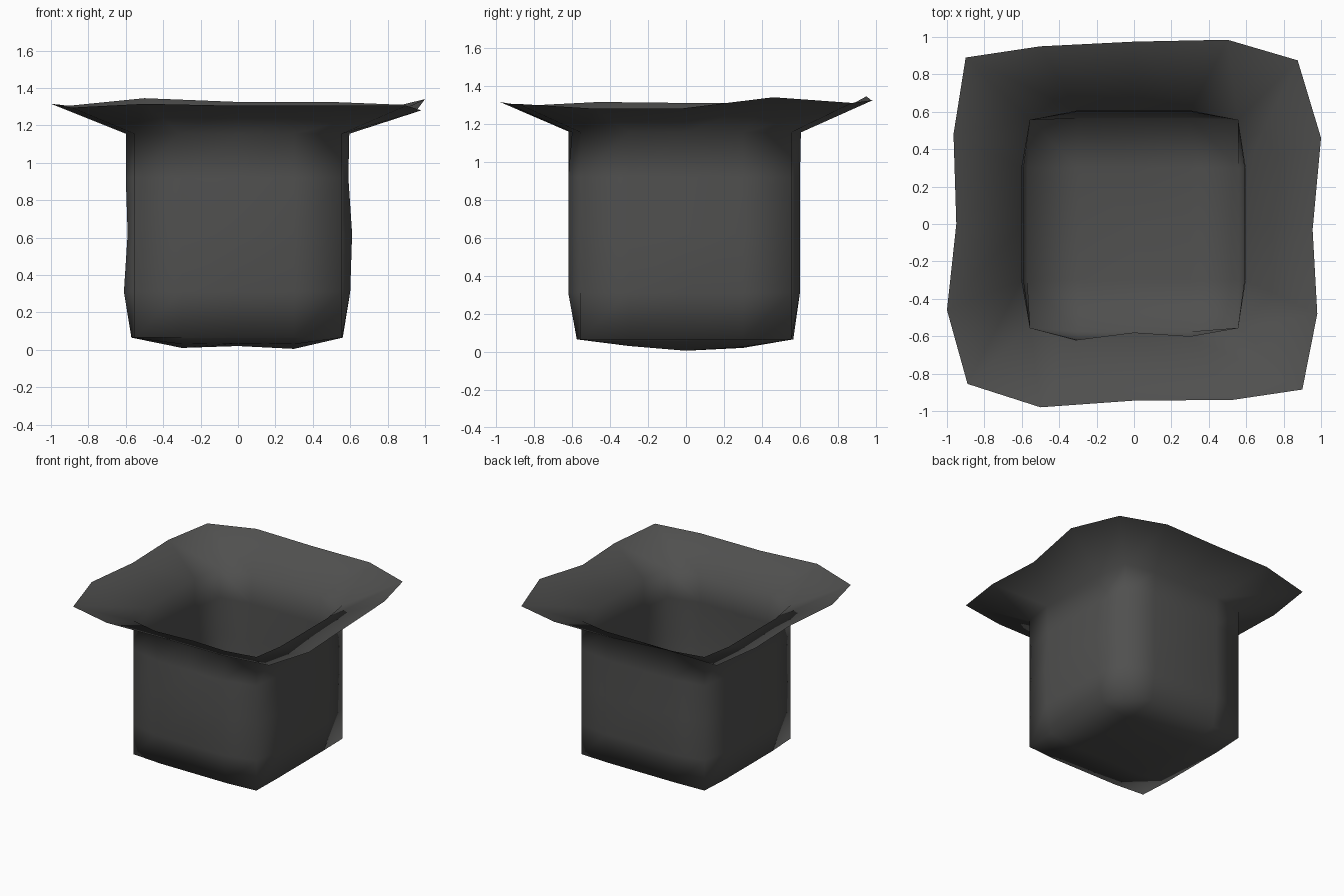
import bpy, bmesh

if "Cube" in bpy.data.objects:
    bpy.data.objects.remove(bpy.data.objects["Cube"])

# Outer edge of the brim, from back-left corner clockwise: x, y, z
BRIM = [(-.90, .89, 1.305), (-.50, .95, 1.345), (0, .975, 1.325), (.50, .985, 1.325),
        (.875, .875, 1.31), (1.0, .46, 1.34), (.955, -.03, 1.28), (.98, -.48, 1.28),
        (.90, -.885, 1.305), (.53, -.94, 1.305), (-.01, -.945, 1.305), (-.50, -.98, 1.315),
        (-.89, -.855, 1.295), (-1.0, -.46, 1.315), (-.95, 0, 1.31), (-.965, .48, 1.31)]

# Wall rows: z, then how far the back, right, front and left sides reach
ROWS = [(1.155, .605, .595, .60, .60), (.92, .60, .59, .62, .60), (.62, .60, .61, .62, .59),
        (.31, .60, .60, .62, .61), (.065, .565, .56, .575, .57)]
CORNER = .555
STEP = .30


def wall_ring(row):
    z, back, right, front, left = row
    c, s = CORNER, STEP
    ring = [(-c, c)] + [(t, back) for t in (-s, 0, s)]
    ring += [(c, c)] + [(right, t) for t in (s, 0, -s)]
    ring += [(c, -c)] + [(t, -front) for t in (s, 0, -s)]
    ring += [(-c, -c)] + [(-left, t) for t in (-s, 0, s)]
    return [(x, y, z) for x, y in ring]


bm = bmesh.new()

# Brim and walls: loops joined from the brim downwards
rim = wall_ring(ROWS[0])
rim[11] = (-.31, -.62, 1.16)
rim[10] = (0, -.58, 1.15)
rings = [BRIM, rim] + [wall_ring(r) for r in ROWS[1:]]
loops = [[bm.verts.new(p) for p in ring] for ring in rings]
for a, b in zip(loops, loops[1:]):
    for i in range(16):
        j = (i + 1) % 16
        bm.faces.new((a[i], a[j], b[j], b[i]))

# Sagging floor: a 5 x 5 grid whose border is the lowest wall loop
base = loops[-1]
grid = {}
for k in range(4):
    grid[0, k] = base[k]
    grid[k, 4] = base[4 + k]
    grid[4, 4 - k] = base[8 + k]
    grid[4 - k, 0] = base[(12 + k) % 16]
sag = [(.025, .02, .025), (.01, .02, .005), (.03, .035, .03)]
for r in range(3):
    for c in range(3):
        grid[r + 1, c + 1] = bm.verts.new(((c - 1) * STEP, (1 - r) * STEP, sag[r][c]))
for r in range(4):
    for c in range(4):
        bm.faces.new((grid[r, c], grid[r, c + 1], grid[r + 1, c + 1], grid[r + 1, c]))

bmesh.ops.recalc_face_normals(bm, faces=bm.faces[:])
for f in bm.faces:
    f.smooth = True
mesh = bpy.data.meshes.new("flared_pot")
bm.to_mesh(mesh)
bm.free()
pot = bpy.data.objects.new("flared_pot", mesh)
bpy.context.collection.objects.link(pot)

# Dark plastic colour
mat = bpy.data.materials.new("dark_grey")
mat.diffuse_color = (.08, .08, .078, 1)
mat.use_nodes = True
mat.node_tree.nodes["Principled BSDF"].inputs["Base Color"].default_value = mat.diffuse_color
mesh.materials.append(mat)
